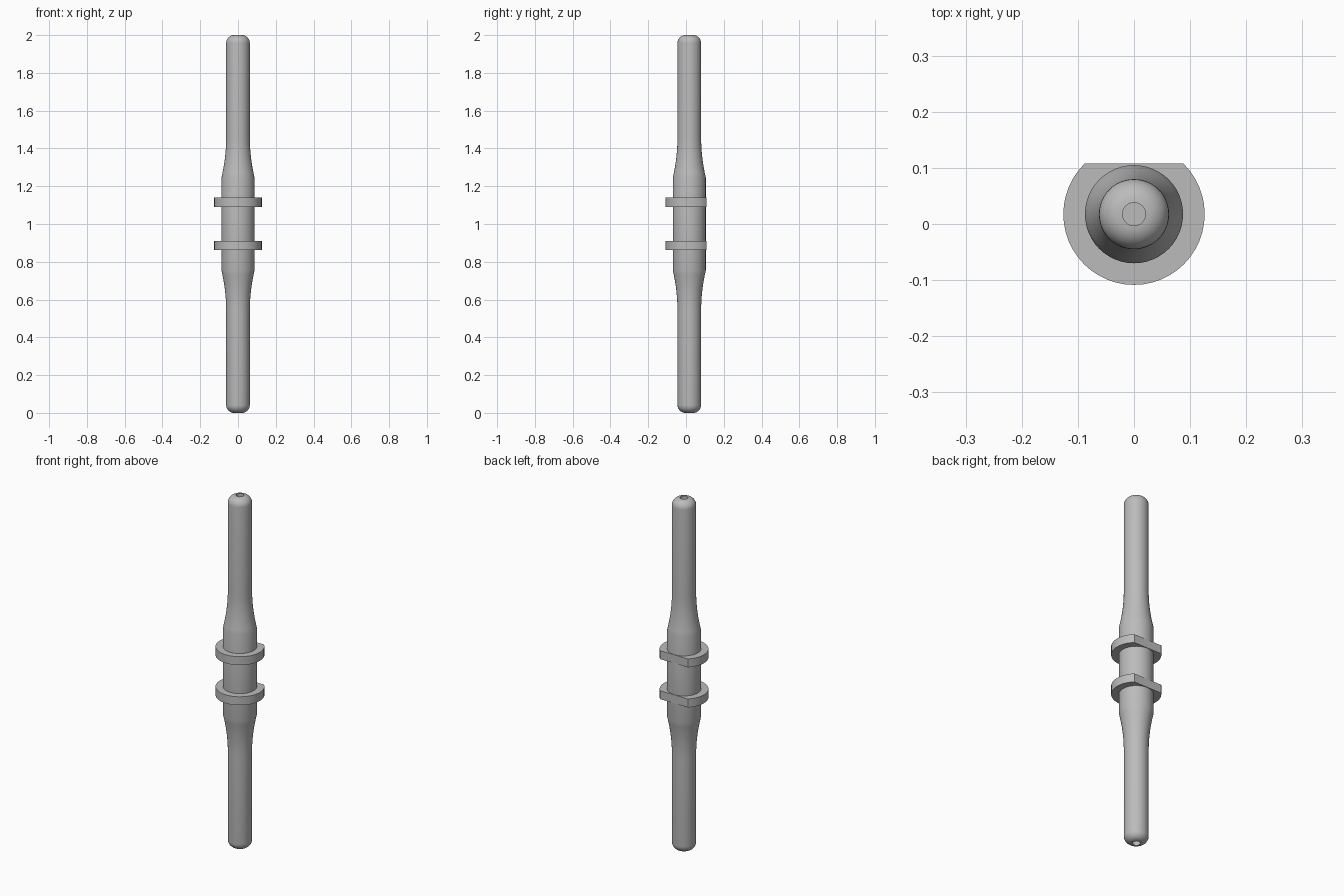
import bpy, bmesh, math

if "Cube" in bpy.data.objects:
    bpy.data.objects.remove(bpy.data.objects["Cube"])

SEGMENTS = 48
AXIS_Y = 0.0175          # the barrel axis sits behind the flange centre
BACK_Y = 0.1075          # plane of the flange flats
TIP_R, BODY_R, BORE_R = 0.0625, 0.0875, 0.0205

metal = bpy.data.materials.new("grey metal")
metal.use_nodes = True
metal.diffuse_color = (0.5, 0.5, 0.5, 1)
metal.node_tree.nodes["Principled BSDF"].inputs["Base Color"].default_value = metal.diffuse_color


def finish(bm, name):
    bmesh.ops.recalc_face_normals(bm, faces=bm.faces)
    mesh = bpy.data.meshes.new(name)
    bm.to_mesh(mesh)
    bm.free()
    mesh.materials.append(metal)
    obj = bpy.data.objects.new(name, mesh)
    bpy.context.collection.objects.link(obj)
    bpy.ops.object.select_all(action="DESELECT")
    obj.select_set(True)
    bpy.context.view_layer.objects.active = obj
    bpy.ops.object.shade_smooth_by_angle(angle=math.radians(25))
    return obj


def lathe(name, profile):
    """Revolve a closed (radius, height) outline around the barrel axis."""
    bm = bmesh.new()
    rings = []
    for r, z in profile:
        rings.append([bm.verts.new((r * math.cos(a), AXIS_Y + r * math.sin(a), z))
                      for a in (math.tau * i / SEGMENTS for i in range(SEGMENTS))])
    for low, high in zip(rings, rings[1:] + rings[:1]):
        for i in range(SEGMENTS):
            j = (i + 1) % SEGMENTS
            bm.faces.new((low[i], low[j], high[j], high[i]))
    return finish(bm, name)


# Pin barrel: body, flared shoulder, straight shaft, rounded end with bore
half = [(BODY_R, 1.245)]
for i in range(1, 9):
    t = i / 8
    half.append((TIP_R + (BODY_R - TIP_R) * (1 - t) ** 2, 1.245 + 0.215 * t))
round_r = TIP_R - BORE_R
for i in range(9):
    a = math.pi / 2 * i / 8
    half.append((BORE_R + round_r * math.cos(a), 2 - round_r + round_r * math.sin(a)))
lathe("pin_barrel", [(r, 2 - z) for r, z in reversed(half)] + half)


# Two flanges, each cut flat at the back
def flange(name, z_mid):
    bm = bmesh.new()
    bmesh.ops.create_cone(bm, cap_ends=True, segments=SEGMENTS,
                          radius1=0.126, radius2=0.126, depth=0.048)
    bmesh.ops.translate(bm, verts=bm.verts, vec=(0, AXIS_Y, z_mid))
    cut = bmesh.ops.bisect_plane(bm, geom=bm.verts[:] + bm.edges[:] + bm.faces[:],
                                 plane_co=(0, BACK_Y, 0), plane_no=(0, 1, 0), clear_outer=True)
    edges = [e for e in cut["geom_cut"] if isinstance(e, bmesh.types.BMEdge)]
    bmesh.ops.holes_fill(bm, edges=[e for e in bm.edges if e.is_boundary] or edges, sides=0)
    return finish(bm, name)


for name, z in (("lower_flange", 0.887), ("upper_flange", 1.115)):
    flange(name, z)
